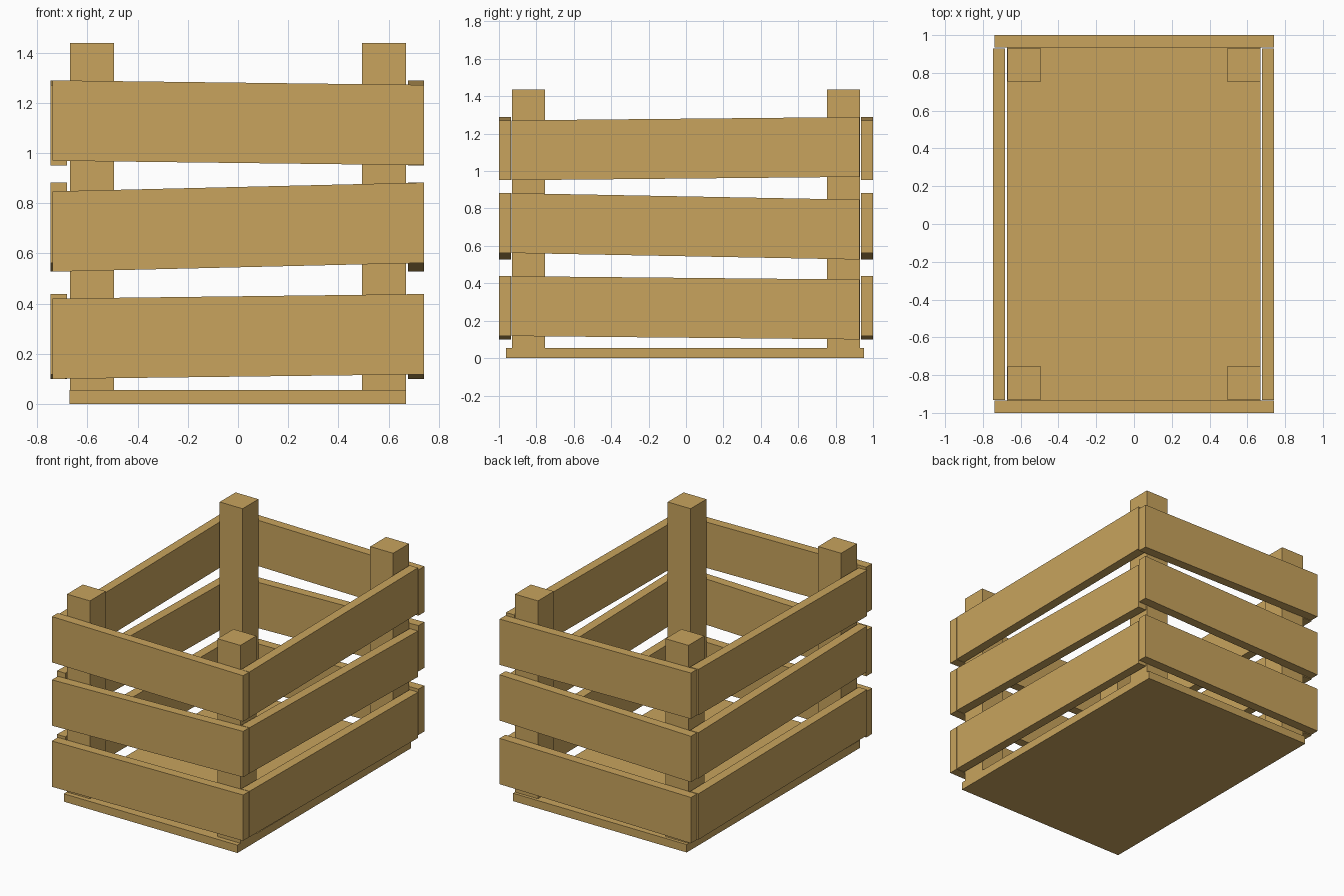
import bpy
import bmesh
from mathutils import Vector

if "Cube" in bpy.data.objects:
    bpy.data.objects.remove(bpy.data.objects["Cube"])

wood = bpy.data.materials.new("wood")
wood.diffuse_color = (0.58, 0.37, 0.11, 1.0)
wood.use_nodes = True
wood.node_tree.nodes["Principled BSDF"].inputs["Base Color"].default_value = wood.diffuse_color


def box(name, lo, hi, slope_axis=None, rise=0.0):
    """Box between two corners; optionally sheared in z so its far end is raised by rise."""
    bm = bmesh.new()
    bmesh.ops.create_cube(bm, size=1.0)
    lo, hi = Vector(lo), Vector(hi)
    for v in bm.verts:
        t = v.co + Vector((0.5, 0.5, 0.5))
        v.co = [lo[i] + (hi[i] - lo[i]) * t[i] for i in range(3)]
        if slope_axis is not None:
            v.co.z += rise * t[slope_axis]
    mesh = bpy.data.meshes.new(name)
    bm.to_mesh(mesh)
    bm.free()
    mesh.materials.append(wood)
    obj = bpy.data.objects.new(name, mesh)
    bpy.context.collection.objects.link(obj)
    return obj


# Floor panel
box("base", (-0.672, -0.963, 0.0), (0.67, 0.952, 0.055))

# Corner posts
for fb, y in (("front", -0.93), ("back", 0.755)):
    for lr, x in (("left", -0.67), ("right", 0.493)):
        box(f"{fb}_{lr}_post", (x, y, 0.055), (x + 0.177, y + 0.175, 1.437))

# Crooked slats: name, bottom height at the left end, rise toward the right end
HEIGHT = 0.32
rows = (("lower", 0.10, 0.018), ("middle", 0.527, 0.035), ("upper", 0.969, -0.018))
for row, z, rise in rows:
    for side, y in (("front", -1.0), ("back", 0.935)):
        box(f"{side}_{row}_slat", (-0.738, y, z), (0.74, y + 0.065, z + HEIGHT), 0, rise)
    # Side slats tilt the opposite way, so they meet the front right corner
    for side, x in (("left", -0.746), ("right", 0.677)):
        box(f"{side}_{row}_slat", (x, -0.932, z + rise), (x + 0.064, 0.928, z + rise + HEIGHT), 1, -rise)
